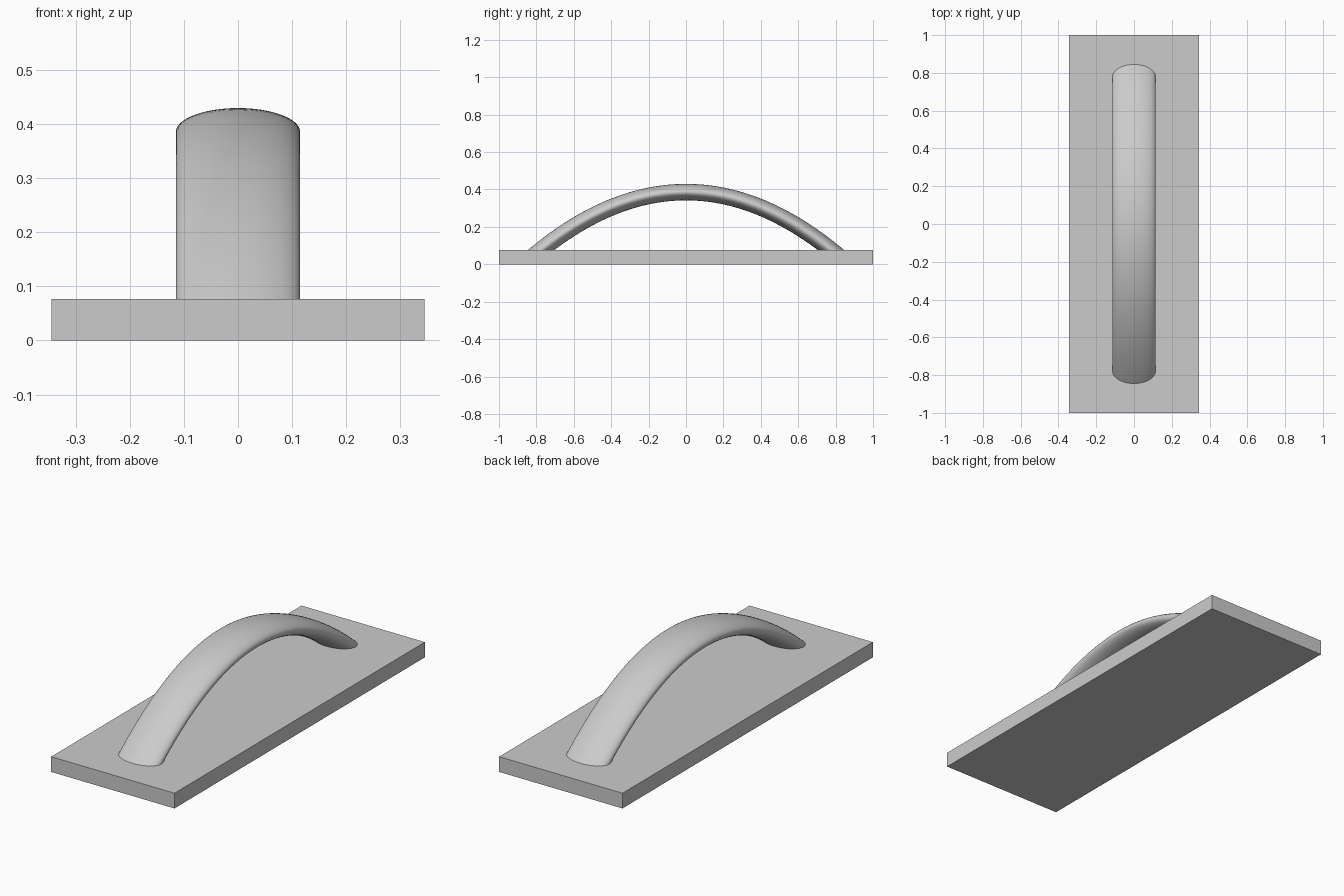
import bpy, bmesh, math

if "Cube" in bpy.data.objects:
    bpy.data.objects.remove(bpy.data.objects["Cube"])

grey = bpy.data.materials.new("light_grey")
grey.diffuse_color = (0.6, 0.6, 0.6, 1)
grey.use_nodes = True
grey.node_tree.nodes["Principled BSDF"].inputs["Base Color"].default_value = grey.diffuse_color


def make_object(name, bm):
    bmesh.ops.recalc_face_normals(bm, faces=bm.faces[:])
    mesh = bpy.data.meshes.new(name)
    bm.to_mesh(mesh)
    bm.free()
    mesh.materials.append(grey)
    obj = bpy.data.objects.new(name, mesh)
    bpy.context.collection.objects.link(obj)
    return obj


# Flat rectangular base plate
BASE_TOP = 0.077
bm = bmesh.new()
bmesh.ops.create_cube(bm, size=1)
bmesh.ops.scale(bm, vec=(0.69, 2.0, BASE_TOP), verts=bm.verts[:])
bmesh.ops.translate(bm, vec=(0, 0, BASE_TOP / 2), verts=bm.verts[:])
make_object("base_plate", bm)

# Arched grip: an oval section swept along a parabola
SIDES, STEPS = 48, 64
HALF_W, HALF_T = 0.115, 0.044
APEX, CURVE, REACH = 0.386, 0.514, 0.87
bm = bmesh.new()
rings = []
for i in range(STEPS + 1):
    y = REACH * (2 * i / STEPS - 1)
    z = APEX - CURVE * y * y
    tilt = math.atan(2 * CURVE * y)
    ring = []
    for j in range(SIDES):
        a = 2 * math.pi * j / SIDES
        t = HALF_T * math.sin(a)
        ring.append(bm.verts.new((HALF_W * math.cos(a),
                                  y + t * math.sin(tilt),
                                  z + t * math.cos(tilt))))
    rings.append(ring)
for r0, r1 in zip(rings, rings[1:]):
    for j in range(SIDES):
        k = (j + 1) % SIDES
        bm.faces.new((r0[j], r0[k], r1[k], r1[j]))

# Trim the feet level, just inside the plate
cut = bmesh.ops.bisect_plane(bm, geom=bm.verts[:] + bm.edges[:] + bm.faces[:],
                             plane_co=(0, 0, BASE_TOP - 0.01),
                             plane_no=(0, 0, 1), clear_inner=True)
edges = [e for e in cut["geom_cut"] if isinstance(e, bmesh.types.BMEdge)]
bmesh.ops.holes_fill(bm, edges=edges, sides=0)
grip = make_object("arched_grip", bm)

bpy.context.view_layer.objects.active = grip
grip.select_set(True)
bpy.ops.object.shade_smooth_by_angle(angle=math.radians(35))
